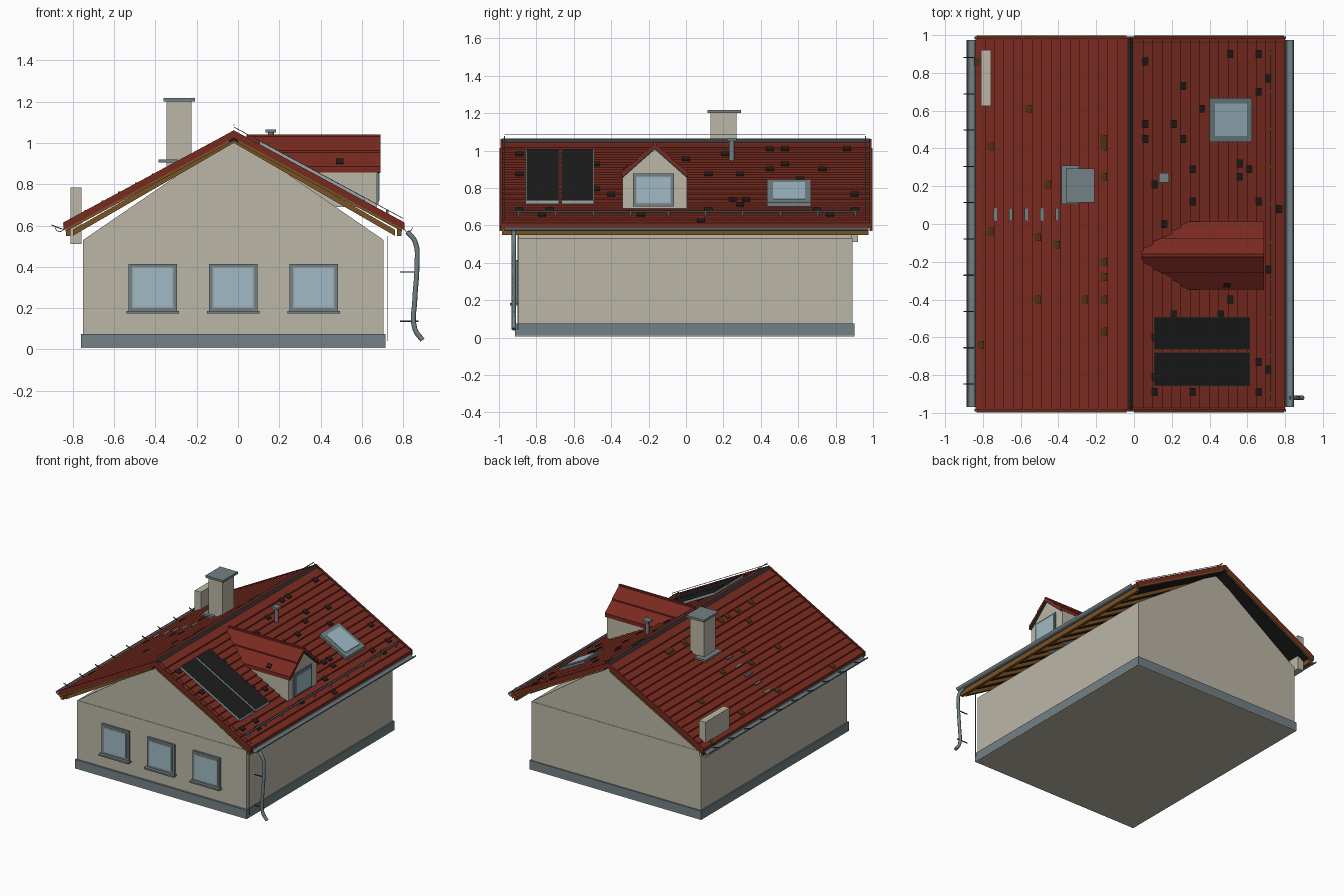
import bpy
import bmesh
from math import cos, sin, pi
from mathutils import Vector

if "Cube" in bpy.data.objects:
    bpy.data.objects.remove(bpy.data.objects["Cube"])


def material(name, *rgb):
    m = bpy.data.materials.new(name)
    m.use_nodes = True
    m.diffuse_color = (*rgb, 1)
    m.node_tree.nodes["Principled BSDF"].inputs["Base Color"].default_value = (*rgb, 1)
    return m


PLASTER = material("cream plaster", .5, .47, .385)
TILE = material("red tile", .19, .023, .014)
METAL = material("grey metal", .17, .22, .235)
GLASS = material("pale blue glass", .35, .49, .56)
WOOD = material("brown wood", .19, .085, .018)
BLACK = material("black panel", .012, .012, .012)
DARK = material("dark metal", .035, .04, .042)
MOSS = material("weathered brown tile", .08, .03, .006)
SOOT = material("dark tile", .018, .012, .009)
FRAME = material("light frame", .33, .38, .39)

RIDGE_X, RIDGE_Z, SLOPE = -.02, 1.045, .54


def prism(name, points, axis, a, b, mat):
    """Extrude a profile along x (points are y, z) or along y (points are x, z)."""
    bm = bmesh.new()
    place = (lambda p, t: (t, *p)) if axis == "x" else (lambda p, t: (p[0], t, p[1]))
    start = [bm.verts.new(place(p, a)) for p in points]
    end = [bm.verts.new(place(p, b)) for p in points]
    bm.faces.new(start)
    bm.faces.new(end[::-1])
    for i in range(len(points)):
        j = (i + 1) % len(points)
        bm.faces.new((start[j], start[i], end[i], end[j]))
    bmesh.ops.recalc_face_normals(bm, faces=bm.faces)
    mesh = bpy.data.meshes.new(name)
    bm.to_mesh(mesh)
    bm.free()
    mesh.materials.append(mat)
    obj = bpy.data.objects.new(name, mesh)
    bpy.context.collection.objects.link(obj)


def box(name, x, y, z, mat):
    prism(name, [(x[0], z[0]), (x[1], z[0]), (x[1], z[1]), (x[0], z[1])], "y", *y, mat)


def roof_z(x):
    return RIDGE_Z - SLOPE * abs(x - RIDGE_X)


def on_roof(name, x, y, low, high, mat):
    """Sheared slab following the slope between two heights above it."""
    pts = [(x[0], roof_z(x[0]) + low), (x[1], roof_z(x[1]) + low),
           (x[1], roof_z(x[1]) + high), (x[0], roof_z(x[0]) + high)]
    prism(name, pts, "y", *y, mat)


def tube(name, points, radius, mat):
    curve = bpy.data.curves.new(name, "CURVE")
    curve.dimensions = "3D"
    curve.bevel_depth = radius
    curve.bevel_resolution = 2
    curve.use_fill_caps = True
    spline = curve.splines.new("BEZIER")
    spline.bezier_points.add(len(points) - 1)
    for bp, p in zip(spline.bezier_points, points):
        bp.co = Vector(p)
        bp.handle_left_type = bp.handle_right_type = "AUTO"
    spline.resolution_u = 5
    curve.materials.append(mat)
    obj = bpy.data.objects.new(name, curve)
    bpy.context.collection.objects.link(obj)


def courses(centre, top, slope, sign, first, step, count, lift, thick):
    """Saw-tooth profile of overlapping tile courses, from the ridge down."""
    pts = [(centre, top)]
    for k in range(count):
        d = first + k * step
        e = d + step
        pts += [(centre + sign * d, top - slope * d), (centre + sign * e, top - slope * e + lift)]
    return pts + [(centre + sign * e, top - slope * e - thick), (centre, top - thick)]


# Floor, plinth, walls and gables
box("floor_slab", (-.76, .715), (-.915, .9), (.006, .011), PLASTER)
box("plinth", (-.76, .715), (-.915, .9), (.011, .075), METAL)
box("walls", (-.75, .705), (-.9, .89), (.075, .53), PLASTER)
prism("gable_attic", [(-.75, .53), (.705, .53), (RIDGE_X, 1.03)], "y", -.897, .887, PLASTER)

# Front windows
for i, x in enumerate((-.413, -.023, .367)):
    box(f"window_frame_{i}", (x - .117, x + .117), (-.915, -.89), (.185, .415), METAL)
    box(f"window_sash_{i}", (x - .1, x + .1), (-.918, -.9), (.201, .399), FRAME)
    box(f"window_glass_{i}", (x - .093, x + .093), (-.92, -.9), (.208, .392), GLASS)
    box(f"window_sill_{i}", (x - .127, x + .127), (-.94, -.89), (.173, .186), METAL)

# Main roof on both sides
for side, s in (("left", 1), ("right", -1)):
    def at(d):
        return RIDGE_X + s * d

    def span(a, b):
        return (at(a), at(b))

    prism(f"roof_tiles_{side}", courses(RIDGE_X, RIDGE_Z, SLOPE, s, .02, .05, 16, .01, .015),
          "y", -.98, .98, TILE)
    on_roof(f"roof_underlay_{side}", span(0, .8), (-.975, .975), -.032, -.014, BLACK)
    for end, y in (("front", -.98), ("back", .98)):
        on_roof(f"verge_tiles_{side}_{end}", span(0, .825), (y, y * 1.012), -.022, .016, TILE)
        on_roof(f"verge_board_{side}_{end}", span(.02, .815), (y, y * 1.017), -.034, -.02, WOOD)
    # Rafters drop away from the roof towards the eaves
    for i in range(12):
        y = -.965 + i * .16
        prism(f"rafter_{side}_{i}", [(at(0), 1.0), (at(.78), .55), (at(.78), .58), (at(0), 1.025)],
              "y", y, y + .035, WOOD)
    box(f"eave_board_{side}", span(.79, .812), (-.985, .975), (.55, .598), WOOD)
    # Half-round gutter
    arc = [pi + pi * k / 8 for k in range(9)]
    trough = [(at(.843) + r * cos(a), .592 + r * sin(a))
              for r, ring in ((.023, arc), (.02, arc[::-1])) for a in ring]
    prism(f"gutter_{side}", trough, "y", -.97, .975, METAL)

# Gutter brackets on the right eave
for i in range(10):
    y = -.85 + i * .192
    prism(f"gutter_bracket_{i}", [(-.85, .58), (-.903, .6), (-.903, .605), (-.85, .585)],
          "y", y, y + .006, DARK)

# Ridge cap and lightning conductor
prism("ridge_cap", [(-.031, 1.042), (-.02, 1.064), (-.009, 1.042)], "y", -.985, .985, DARK)
box("ridge_wire", (-.022, -.018), (-.97, .96), (1.085, 1.09), METAL)
for i, y in enumerate((-.972, .958)):
    on_roof(f"slope_wire_{i}", (RIDGE_X, .8), (y, y + .004), .03, .034, METAL)
box("ground_wire", (.723, .727), (-.9, -.896), (.04, .55), METAL)

# Odd tiles, as x and y in hundredths
dark_tiles = [(6, 86), (51, 90), (66, 90), (71, 77), (26, 73), (66, 70), (36, 61), (6, 53),
              (21, 53), (6, 45), (26, 45), (61, 29), (31, 29), (56, 25), (56, 32), (11, 21),
              (31, 12), (66, 12), (77, 8), (16, 0), (71, -24), (51, -40), (21, -48), (46, -48),
              (11, -60), (66, -73), (71, -77), (11, -81), (66, -89), (31, -89), (11, -89)]
brown_tiles = [(-83, 86), (-76, 41), (-56, 61), (-46, 21), (-16, 45), (-16, 41), (-16, 25),
               (-76, -4), (-51, -7), (-41, -11), (-16, -20), (-16, -28), (-16, -40), (-51, -40),
               (-26, -40), (-81, -64), (-16, -57)]
for label, tiles, mat in (("dark_tile", dark_tiles, SOOT), ("brown_tile", brown_tiles, MOSS)):
    for i, (x, y) in enumerate(tiles):
        x, y = x / 100, y / 100
        on_roof(f"{label}_{i}", (x - .017, x + .017), (y - .021, y + .021), .006, .012, mat)

# Chimney
box("chimney_stack", (-.345, -.225), (.13, .27), (.85, 1.2), PLASTER)
box("chimney_cap", (-.36, -.208), (.115, .295), (1.2, 1.217), METAL)
box("chimney_flashing", (-.385, -.29), (.105, .31), (.905, .92), METAL)

# Roof steps beside the chimney
for i in range(5):
    x = -.735 + i * .082
    z = roof_z(x)
    box(f"roof_step_{i}", (x - .009, x + .009), (.015, .085), (z + .01, z + .017), METAL)

# Vent pipe
tube("vent_pipe", [(.16, .245, .93), (.16, .245, 1.0), (.16, .245, 1.055)], .014, METAL)
box("vent_cap", (.132, .184), (.22, .27), (1.05, 1.066), METAL)

# Service box at the back of the right eave
box("service_box", (-.81, -.757), (.625, .92), (.51, .785), PLASTER)

# Skylight
on_roof("skylight_frame", (.4, .625), (.434, .667), 0, .026, METAL)
on_roof("skylight_glass", (.43, .597), (.465, .637), .01, .03, GLASS)

# Solar panels
for i, (y0, y1) in enumerate(((-.857, -.68), (-.665, -.493))):
    on_roof(f"solar_frame_{i}", (.105, .615), (y0, y1), .012, .031, FRAME)
    for j, x in enumerate((.108, .36)):
        on_roof(f"solar_cells_{i}_{j}", (x, x + .252), (y0 + .003, y1 - .003), .02, .033, BLACK)

# Snow guard
on_roof("snow_guard_rail", (.719, .726), (-.94, .925), .026, .033, METAL)
for i in range(10):
    y = -.9 + i * .2
    on_roof(f"snow_guard_foot_{i}", (.716, .728), (y, y + .008), 0, .028, METAL)

# Dormer
mid = -.167
prism("dormer_walls", [(mid - .173, .69), (mid + .173, .69), (mid + .173, .86), (mid, 1.01),
                       (mid - .173, .86)], "x", .08, .672, PLASTER)
for side, s in (("left", 1), ("right", -1)):
    prism(f"dormer_roof_{side}", courses(mid, 1.037, .9, s, .005, .087, 2, .01, .02),
          "x", .04, .689, TILE)
    prism(f"dormer_verge_{side}", [(mid, 1.017), (mid + s * .17, .864), (mid + s * .17, .855),
                                   (mid, 1.006)], "x", .66, .687, DARK)
box("dormer_ridge_cap", (.04, .689), (mid - .008, mid + .008), (1.02, 1.042), TILE)
prism("dormer_dark_tile", [(-.335, .897), (-.312, .918), (-.312, .925), (-.335, .904)],
      "x", .475, .51, SOOT)
box("dormer_window_frame", (.65, .681), (-.283, -.064), (.702, .877), METAL)
box("dormer_window_sash", (.65, .683), (-.268, -.079), (.716, .862), FRAME)
box("dormer_window_glass", (.65, .685), (-.262, -.085), (.722, .856), GLASS)

# Downpipe with wall brackets
tube("downpipe", [(.82, -.92, .57), (.858, -.92, .52), (.866, -.92, .4), (.856, -.92, .24),
                  (.856, -.92, .1), (.893, -.92, .045)], .012, METAL)
for i, z in enumerate((.375, .137)):
    box(f"pipe_bracket_{i}", (.785, .875), (-.923, -.917), (z - .003, z + .003), DARK)
